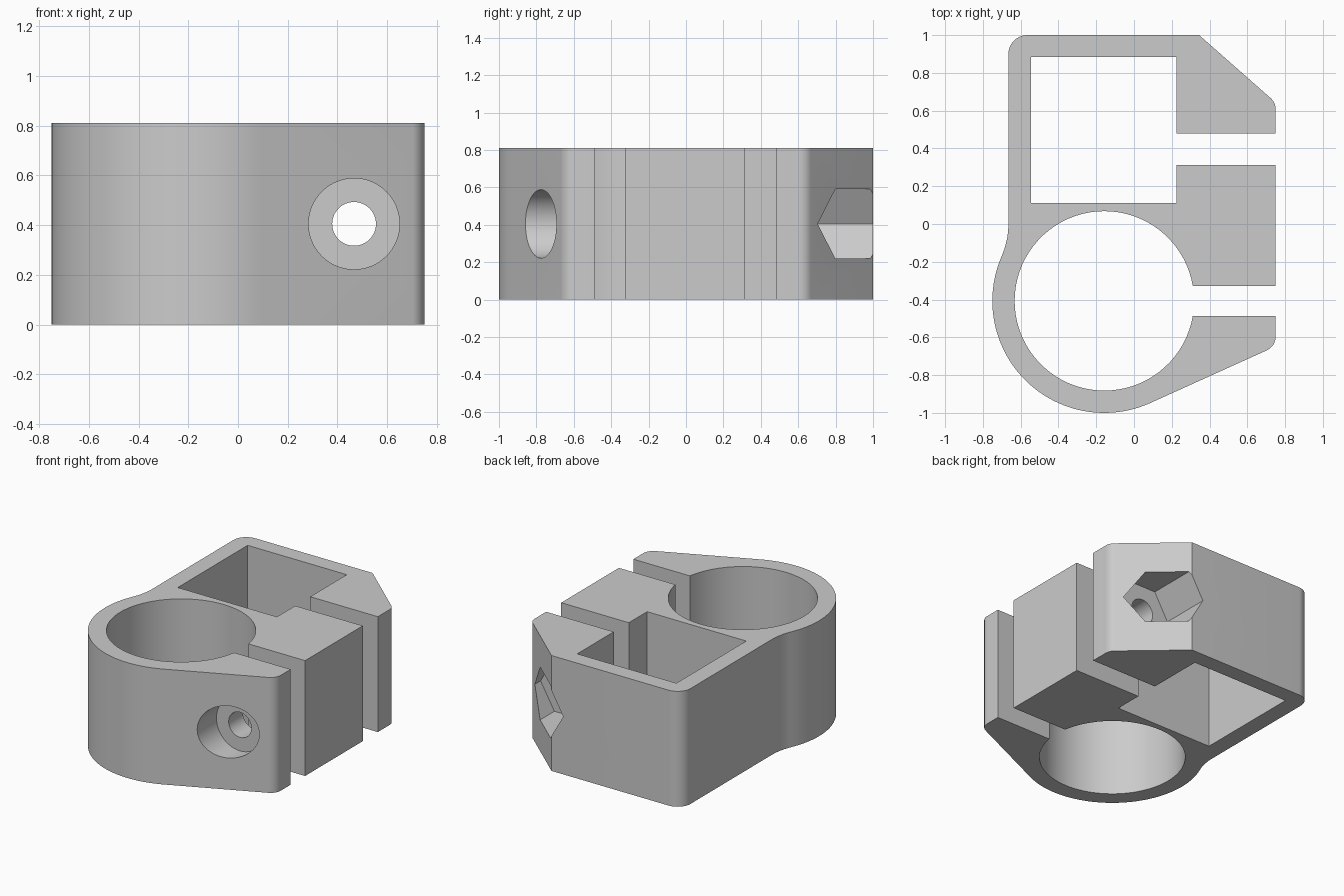
import bpy, bmesh
from math import radians, degrees, cos, sin, asin, atan2, pi
from mathutils import Matrix, Vector

HEIGHT = 0.81
SIDE = 0.75                      # x of the lug ends
RING = (-0.157, -0.407)          # centre of the round clamp
RING_IN, RING_OUT = 0.475, 0.593
BOLT = (0.467, 0.405)            # x, z of the bolt axis

old = bpy.data.objects.get("Cube")
if old:
    bpy.data.objects.remove(old, do_unlink=True)

grey = bpy.data.materials.new("plain grey")
grey.use_nodes = True
grey.diffuse_color = (0.6, 0.6, 0.6, 1)
grey.node_tree.nodes["Principled BSDF"].inputs["Base Color"].default_value = (0.6, 0.6, 0.6, 1)


def arc(centre, r, a0, a1, n):
    """Points on an arc from a0 to a1 degrees."""
    angles = [radians(a0 + (a1 - a0) * i / n) for i in range(n + 1)]
    return [(centre[0] + r * cos(a), centre[1] + r * sin(a)) for a in angles]


def add_object(name, bm):
    mesh = bpy.data.meshes.new(name)
    bmesh.ops.recalc_face_normals(bm, faces=bm.faces)
    bm.to_mesh(mesh)
    bm.free()
    mesh.materials.append(grey)
    obj = bpy.data.objects.new(name, mesh)
    bpy.context.collection.objects.link(obj)
    return obj


def extrude_outline(name, points, height):
    bm = bmesh.new()
    verts = [bm.verts.new((x, y, 0)) for x, y in points]
    edges = [bm.edges.new((v, verts[i - 1])) for i, v in enumerate(verts)]
    bmesh.ops.remove_doubles(bm, verts=bm.verts[:], dist=0.002)
    face = bmesh.ops.contextual_create(bm, geom=bm.edges[:])["faces"]
    top = bmesh.ops.extrude_face_region(bm, geom=face, use_keep_orig=True)["geom"]
    moved = [g for g in top if isinstance(g, bmesh.types.BMVert)]
    bmesh.ops.translate(bm, verts=moved, vec=(0, 0, height))
    return add_object(name, bm)


def bore(body, name, r, sides, y0, y1):
    """Cut a round or hexagonal hole along y on the bolt axis."""
    bm = bmesh.new()
    bmesh.ops.create_cone(bm, cap_ends=True, segments=sides, radius1=r, radius2=r, depth=y1 - y0)
    spin = Matrix.Rotation(pi / 2, 4, "X")
    # bring a corner onto the x axis
    v = max(bm.verts, key=lambda p: p.co.x).co
    turn = Matrix.Rotation(-atan2(v.y, v.x), 4, "Z")
    place = Matrix.Translation(Vector((BOLT[0], (y0 + y1) / 2, BOLT[1])))
    bmesh.ops.transform(bm, matrix=place @ spin @ turn, verts=bm.verts)
    cutter = add_object(name, bm)
    cutter.hide_render = True
    mod = body.modifiers.new(name, "BOOLEAN")
    mod.operation = "DIFFERENCE"
    mod.solver = "EXACT"
    mod.object = cutter
    bpy.ops.object.modifier_apply(modifier=name)
    bpy.data.objects.remove(cutter, do_unlink=True)


# One outline: round clamp, neck, square clamp and the split lugs
slope = 24.3
lip = degrees(asin(0.08 / RING_IN))
neck = 23.7
outline = [(SIDE, RING[1] - 0.08)]
outline += arc((0.67, -0.596), 0.08, 0, slope - 90, 10)
outline += arc(RING, RING_OUT, slope - 90, -180 - neck, 48)
outline += arc((-1.085, 0), 0.42, -neck, 0, 10)
outline += arc((-0.565, 0.9), 0.1, 180, 90, 10)
outline += [(0.345, 1)]
outline += arc((0.67, 0.607), 0.08, 48.7, 0, 8)
outline += [(SIDE, 0.48), (0.225, 0.48), (0.225, 0.885), (-0.545, 0.885),
            (-0.545, 0.11), (0.225, 0.11), (0.225, 0.313), (SIDE, 0.313),
            (SIDE, RING[1] + 0.08)]
outline += arc(RING, RING_IN, lip, 360 - lip, 72)

body = extrude_outline("clamp_body", outline, HEIGHT)
bpy.ops.object.select_all(action="DESELECT")
bpy.context.view_layer.objects.active = body
body.select_set(True)

# Bolt hole, head recess in front, hexagonal nut pocket behind
bore(body, "bolt_hole", 0.088, 48, -1.3, 1.3)
bore(body, "head_recess", 0.183, 64, -1.3, -0.645)
bore(body, "nut_pocket", 0.214, 6, 0.64, 1.3)

bpy.ops.object.shade_smooth_by_angle(angle=radians(20))
